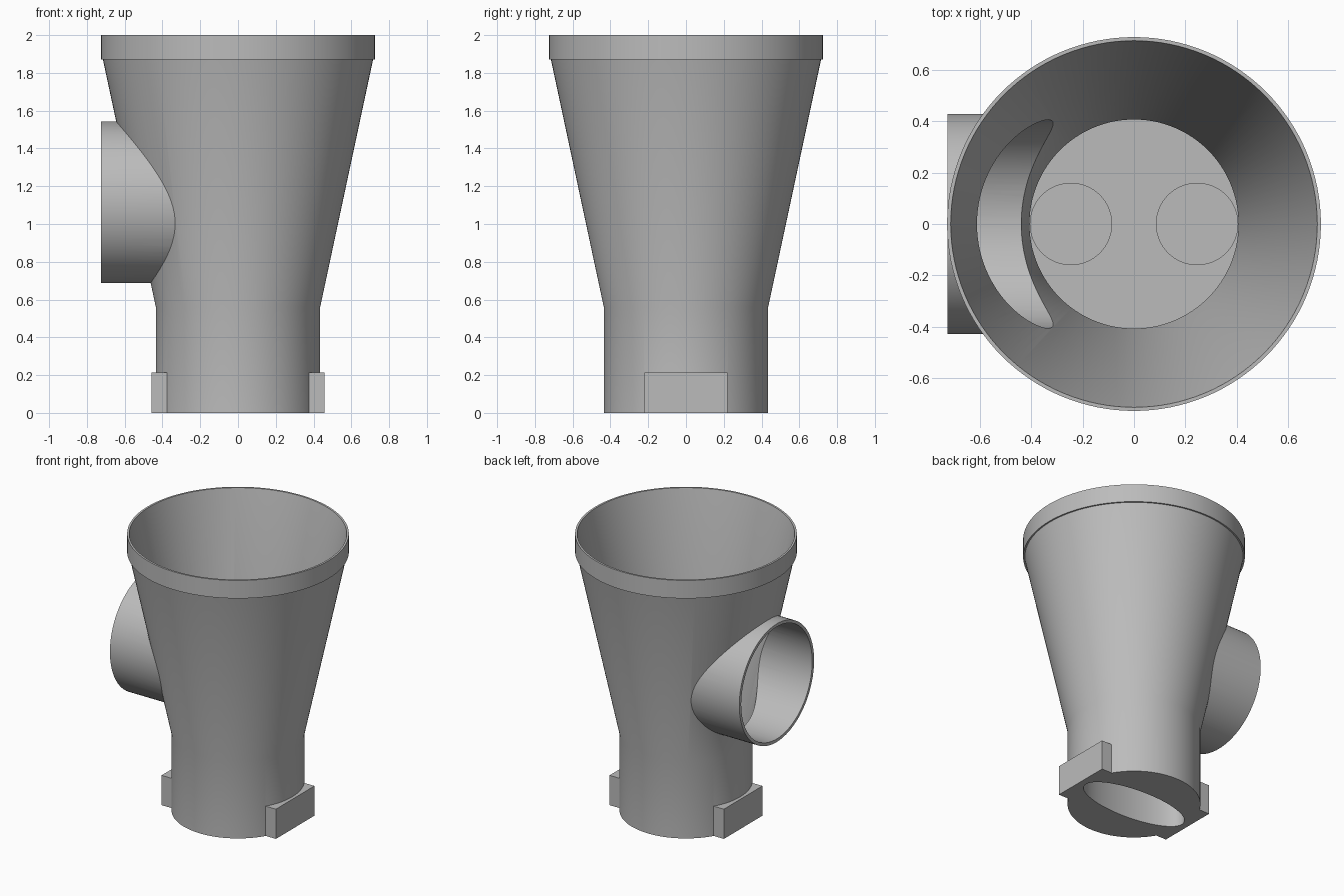
import bpy, bmesh, math
from mathutils import Matrix

cube = bpy.data.objects.get("Cube")
if cube:
    bpy.data.objects.remove(cube, do_unlink=True)

gray = bpy.data.materials.new("plain_gray")
gray.use_nodes = True
color = (0.5, 0.5, 0.5, 1)
gray.diffuse_color = color
gray.node_tree.nodes["Principled BSDF"].inputs["Base Color"].default_value = color


def add_object(name, bm):
    bmesh.ops.recalc_face_normals(bm, faces=bm.faces)
    mesh = bpy.data.meshes.new(name)
    bm.to_mesh(mesh)
    bm.free()
    mesh.materials.append(gray)
    obj = bpy.data.objects.new(name, mesh)
    bpy.context.collection.objects.link(obj)
    return obj


def lathe(name, profile, sides=128):
    """Closed solid of revolution from (radius, height) pairs."""
    bm = bmesh.new()
    rings = []
    for r, z in profile:
        rings.append([bm.verts.new((r * math.cos(a), r * math.sin(a), z))
                      for a in (math.tau * i / sides for i in range(sides))])
    for low, high in zip(rings, rings[1:]):
        for i in range(sides):
            j = (i + 1) % sides
            bm.faces.new((low[i], low[j], high[j], high[i]))
    bm.faces.new(rings[0])
    bm.faces.new(rings[-1])
    return add_object(name, bm)


def cylinder(name, radius, depth, matrix, sides=96):
    bm = bmesh.new()
    bmesh.ops.create_cone(bm, cap_ends=True, segments=sides, radius1=radius,
                          radius2=radius, depth=depth, matrix=matrix)
    return add_object(name, bm)


def box(name, size, centre):
    bm = bmesh.new()
    bmesh.ops.create_cube(bm, size=1, matrix=Matrix.Translation(centre)
                          @ Matrix.Diagonal((*size, 1)))
    return add_object(name, bm)


def combine(target, other, operation):
    bpy.context.view_layer.objects.active = target
    mod = target.modifiers.new(operation, 'BOOLEAN')
    mod.operation, mod.object, mod.solver = operation, other, 'EXACT'
    bpy.ops.object.modifier_apply(modifier=mod.name)
    bpy.data.objects.remove(other, do_unlink=True)


# Funnel body: collar, flared wall and rim band
FLOOR = 0.3
body = lathe("funnel_body", [(0.435, 0), (0.435, 0.56), (0.715, 1.87),
                             (0.726, 1.87), (0.726, 2)])

# Side tube and the bar through the foot
sideways = Matrix.Rotation(math.pi / 2, 4, 'Y')
pipe_at = Matrix.Translation((-0.3625, 0, 1.115)) @ sideways
combine(body, cylinder("side_tube", 0.427, 0.725, pipe_at), 'UNION')
combine(body, box("foot_bar", (0.914, 0.44, 0.215), (0, 0, 0.1075)), 'UNION')

# Hollow interior, tube bore and oval pocket underneath
combine(body, lathe("funnel_bore", [(0.406, FLOOR), (0.406, 0.56),
                                    (0.712, 2), (0.733, 2.1)]), 'DIFFERENCE')
bore_at = Matrix.Translation((-0.5, 0, 1.115)) @ sideways
combine(body, cylinder("tube_bore", 0.405, 1, bore_at), 'DIFFERENCE')
oval = Matrix.Translation((0, 0, 0.08)) @ Matrix.Diagonal((0.41, 0.16, 1, 1))
combine(body, cylinder("oval_pocket", 1, 0.4, oval), 'DIFFERENCE')

# Two round plugs in the floor
plugs = [cylinder(name, 0.16, 0.016, Matrix.Translation((x, 0, FLOOR)), 64)
         for name, x in (("right_floor_plug", -0.245), ("left_floor_plug", 0.245))]

bpy.ops.object.select_all(action='DESELECT')
for obj in [body] + plugs:
    obj.select_set(True)
bpy.context.view_layer.objects.active = body
bpy.ops.object.shade_smooth_by_angle(angle=math.radians(20))
